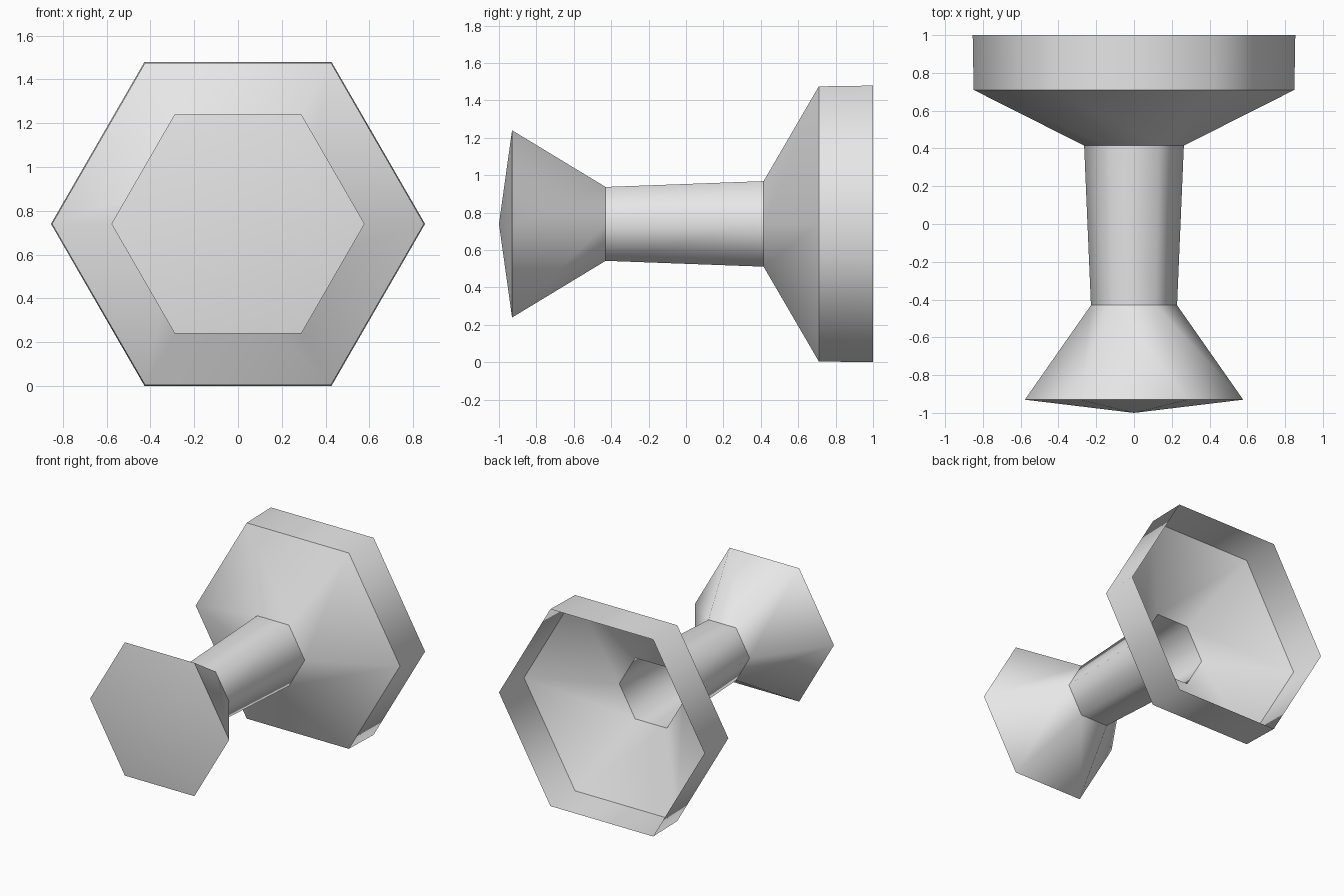
import bpy
import bmesh
from math import cos, sin, tau

if "Cube" in bpy.data.objects:
    bpy.data.objects.remove(bpy.data.objects["Cube"], do_unlink=True)

SIDES = 6
AXIS_Z = 0.74

# Single plain grey
grey = bpy.data.materials.new("plain_grey")
grey.use_nodes = True
colour = (0.8, 0.8, 0.8, 1.0)
grey.diffuse_color = colour
grey.node_tree.nodes["Principled BSDF"].inputs["Base Color"].default_value = colour


def ring(bm, y, radius):
    """Hexagonal ring around the y axis; a zero radius gives a single point."""
    if radius == 0:
        return [bm.verts.new((0, y, AXIS_Z))] * SIDES
    angles = [tau * i / SIDES for i in range(SIDES)]
    return [bm.verts.new((radius * cos(a), y, AXIS_Z + radius * sin(a)))
            for a in angles]


def band(name, front, back):
    """Open hexagonal shell between two (y, radius) stations."""
    bm = bmesh.new()
    a, b = ring(bm, *front), ring(bm, *back)
    for i in range(SIDES):
        j = (i + 1) % SIDES
        corners = [a[i], b[i], b[j], a[j]]
        face = bm.faces.new(list(dict.fromkeys(corners)))
        face.smooth = True
    mesh = bpy.data.meshes.new(name)
    bm.to_mesh(mesh)
    bm.free()
    mesh.materials.append(grey)
    obj = bpy.data.objects.new(name, mesh)
    bpy.context.collection.objects.link(obj)


# Stations along the axis, front to back: shallow point, knob edge,
# narrow neck, stem end, flare edge, open rim
stations = [(-1.0, 0), (-0.93, 0.578), (-0.43, 0.228),
            (0.415, 0.264), (0.71, 0.849), (1.0, 0.854)]
parts = ["front_cap", "knob_cone", "stem", "cup_flare", "cup_rim"]

# Each part is its own smooth shell, so the joints between parts stay crisp
for name, front, back in zip(parts, stations, stations[1:]):
    band(name, front, back)
